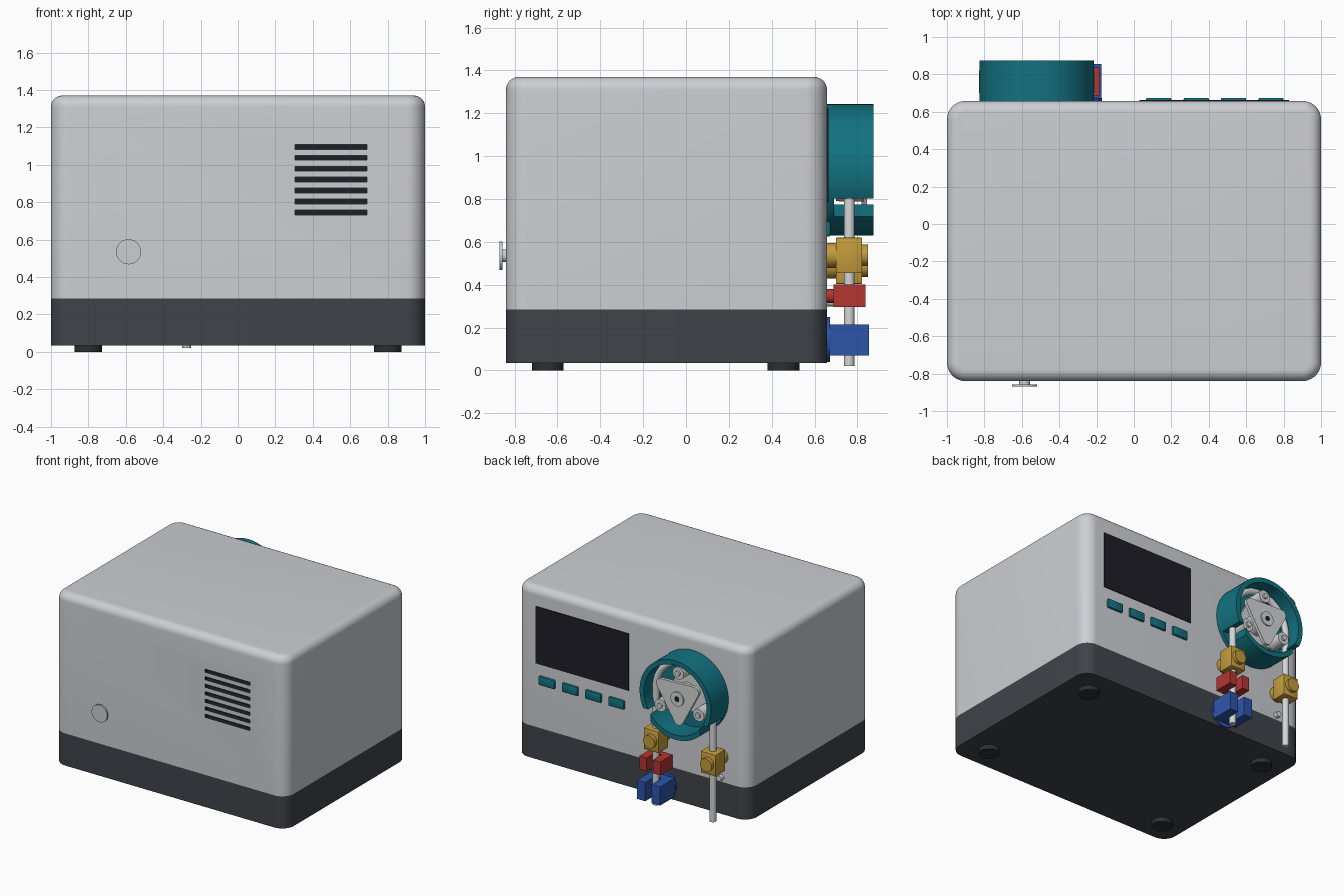
import bpy, bmesh
from math import radians, sin, cos, pi
from mathutils import Matrix, Vector

cube = bpy.data.objects.get("Cube")
if cube:
    bpy.data.objects.remove(cube, do_unlink=True)


def material(name, r, g, b):
    m = bpy.data.materials.new(name)
    m.use_nodes = True
    m.diffuse_color = (r, g, b, 1)
    m.node_tree.nodes["Principled BSDF"].inputs["Base Color"].default_value = (r, g, b, 1)
    return m


GREY = material("shell grey", 0.6, 0.62, 0.65)
CHARCOAL = material("charcoal", 0.05, 0.057, 0.068)
RUBBER = material("foot rubber", 0.026, 0.028, 0.032)
BLACK = material("screen black", 0.013, 0.013, 0.02)
TEAL = material("teal", 0.006, 0.17, 0.22)
SILVER = material("light silver", 0.66, 0.67, 0.68)
GOLD = material("gold", 0.55, 0.33, 0.045)
RED = material("red", 0.46, 0.036, 0.03)
BLUE = material("blue", 0.027, 0.09, 0.4)


def finish(bm, name, mat):
    bmesh.ops.recalc_face_normals(bm, faces=bm.faces)
    me = bpy.data.meshes.new(name)
    bm.to_mesh(me)
    bm.free()
    me.materials.append(mat)
    ob = bpy.data.objects.new(name, me)
    bpy.context.collection.objects.link(ob)
    smooth(ob)
    return ob


def activate(ob):
    bpy.ops.object.select_all(action="DESELECT")
    ob.select_set(True)
    bpy.context.view_layer.objects.active = ob


def smooth(ob):
    activate(ob)
    bpy.ops.object.shade_smooth_by_angle(angle=radians(35))


def add_box(bm, x, y, z):
    """Box from (low, high) ranges on each axis."""
    size = [b - a for a, b in (x, y, z)]
    mid = [(a + b) / 2 for a, b in (x, y, z)]
    mat = Matrix.Translation(mid) @ Matrix.Diagonal((*size, 1))
    return bmesh.ops.create_cube(bm, size=1, matrix=mat)


def box(name, mat, x, y, z, bevel=0.0):
    bm = bmesh.new()
    add_box(bm, x, y, z)
    if bevel:
        bmesh.ops.bevel(bm, geom=bm.edges[:], offset=bevel, segments=2, profile=0.5, affect="EDGES")
    return finish(bm, name, mat)


def rod(name, mat, r, a, b, sides=40):
    """Cylinder from point a to point b."""
    a, b = Vector(a), Vector(b)
    turn = (b - a).to_track_quat("Z", "Y").to_matrix().to_4x4()
    bm = bmesh.new()
    bmesh.ops.create_cone(bm, cap_ends=True, segments=sides, radius1=r, radius2=r,
                          depth=(b - a).length, matrix=Matrix.Translation((a + b) / 2) @ turn)
    return finish(bm, name, mat)


def prism(name, mat, points, push):
    """Polygon of 3D points extruded along a vector."""
    bm = bmesh.new()
    face = bm.faces.new([bm.verts.new(p) for p in points])
    out = bmesh.ops.extrude_face_region(bm, geom=[face])["geom"]
    bmesh.ops.translate(bm, vec=push, verts=[v for v in out if isinstance(v, bmesh.types.BMVert)])
    return finish(bm, name, mat)


def cut(ob, cutter):
    activate(ob)
    mod = ob.modifiers.new("cut", "BOOLEAN")
    mod.operation, mod.solver, mod.object = "DIFFERENCE", "EXACT", cutter
    mod.material_mode = "TRANSFER"
    bpy.ops.object.modifier_apply(modifier=mod.name)
    bpy.data.objects.remove(cutter, do_unlink=True)
    smooth(ob)


FRONT, BACK = -0.84, 0.658


def housing(name, mat, low, high, round_top):
    bm = bmesh.new()
    add_box(bm, (-1, 1), (FRONT, BACK), (low, high))
    upright = [e for e in bm.edges if abs(e.verts[0].co.z - e.verts[1].co.z) > 0.01]
    bmesh.ops.bevel(bm, geom=upright, offset=0.1, segments=10, profile=0.5, affect="EDGES")
    if round_top:
        rim = [e for e in bm.edges if all(v.co.z > high - 0.001 for v in e.verts)]
        bmesh.ops.bevel(bm, geom=rim, offset=0.06, segments=8, profile=0.5, affect="EDGES")
    return finish(bm, name, mat)


# Housing, base and feet
shell = housing("shell", GREY, 0.285, 1.37, True)
housing("base", CHARCOAL, 0.035, 0.285, False)
for sx, side in ((-1, "right"), (1, "left")):
    for y, end in ((-0.645, "front"), (0.455, "back")):
        rod(f"{end}_{side}_foot", RUBBER, 0.074, (0.8 * sx, y, 0), (0.8 * sx, y, 0.04))

# Vent slots sunk in the front
bm = bmesh.new()
for i in range(7):
    z = 0.745 + i * 0.0585
    add_box(bm, (0.305, 0.69), (FRONT - 0.02, FRONT + 0.04), (z - 0.013, z + 0.013))
cut(shell, finish(bm, "vent_cutter", BLACK))

# Front knob
rod("knob_stem", GREY, 0.03, (-0.585, FRONT + 0.01, 0.535), (-0.585, -0.857, 0.535))
rod("knob_disc", GREY, 0.067, (-0.585, -0.857, 0.535), (-0.585, -0.87, 0.535))

# Screen and buttons on the back
box("screen", BLACK, (0.03, 0.83), (BACK - 0.001, BACK + 0.006), (0.782, 1.226))
for i in range(4):
    x = 0.065 + 0.2 * i
    box(f"button_{i + 1}", TEAL, (x, x + 0.135), (BACK - 0.015, 0.675), (0.625, 0.695), 0.008)

# Pump cup with two tube notches
CX, CZ, TUBE_Y, REACH = -0.52, 0.937, 0.762, 0.245
cup = rod("pump_cup", TEAL, 0.307, (CX, BACK - 0.005, CZ), (CX, 0.875, CZ), 80)
cut(cup, rod("bore_cutter", TEAL, 0.27, (CX, 0.69, CZ), (CX, 0.95, CZ), 80))
for s in (-1, 1):
    edges = sorted((CX + s * 0.215, CX + s * 0.35))
    cut(cup, box("notch_cutter", TEAL, edges, (0.69, 0.95), (0.5, 0.803)))

# Tube: up one side, over the rotor, down the other
path = [(CX + REACH, 0.02)]
path += [(CX + REACH * cos(pi * i / 24), CZ + REACH * sin(pi * i / 24)) for i in range(25)]
path += [(CX - REACH, 0.02)]
curve = bpy.data.curves.new("tube", "CURVE")
curve.dimensions = "3D"
curve.bevel_depth, curve.bevel_resolution, curve.use_fill_caps = 0.025, 4, True
line = curve.splines.new("POLY")
line.points.add(len(path) - 1)
for p, (x, z) in zip(line.points, path):
    p.co = (x, TUBE_Y, z, 1)
tube = bpy.data.objects.new("tube", curve)
bpy.context.collection.objects.link(tube)
curve.materials.append(SILVER)
activate(tube)
bpy.ops.object.convert(target="MESH")
smooth(bpy.context.object)


# Rotor: carrier plates, rollers and hub
def polar(r, deg, y):
    return Vector((CX + r * cos(radians(deg)), y, CZ + r * sin(radians(deg))))


def tri_plate(name, reach, r, start, y0, y1):
    """Triangle with rounded corners."""
    points = []
    for k in range(3):
        mid = start + 120 * k
        for j in range(-6, 7):
            a = radians(mid + j * 10)
            points.append(polar(reach, mid, y0) + Vector((r * cos(a), 0, r * sin(a))))
    prism(name, SILVER, points, (0, y1 - y0, 0))


TOP = 88
tri_plate("rotor_back_plate", 0.19, 0.045, TOP, 0.7, 0.72)
tri_plate("rotor_front_plate", 0.165, 0.04, TOP + 60, 0.82, 0.845)
for k in range(3):
    a = TOP + 120 * k
    rod(f"roller_{k + 1}", SILVER, 0.048, polar(0.19, a, 0.715), polar(0.19, a, 0.83))
    rod(f"roller_pin_{k + 1}", SILVER, 0.02, polar(0.19, a, 0.82), polar(0.19, a, 0.845), 20)
rod("rotor_shaft", SILVER, 0.08, polar(0, 0, 0.68), polar(0, 0, 0.83))
rod("rotor_hub", SILVER, 0.055, polar(0, 0, 0.84), polar(0, 0, 0.855))
rod("hub_socket", BLACK, 0.02, polar(0, 0, 0.853), polar(0, 0, 0.857), 20)

# Gold tube sensors
for s, z, side in ((1, 0.537, "left"), (-1, 0.487, "right")):
    x = CX + s * REACH
    box(f"{side}_sensor", GOLD, (x - 0.064, x + 0.064), (0.7, 0.822), (z - 0.083, z + 0.083), 0.004)
    rod(f"{side}_sensor_mount", GOLD, 0.058, (x, BACK - 0.01, z), (x, 0.71, z))
    rod(f"{side}_sensor_cap", GOLD, 0.05, (x, 0.81, z), (x, 0.85, z))


# Slotted clamps around the left tube
def clamp(name, mat, half, y0, y1, z0, z1):
    x, slot, floor = CX + REACH, 0.028, TUBE_Y - 0.03
    right = [(half, y0), (half, y1), (slot, y1), (slot, floor)]
    outline = right + [(-a, b) for a, b in reversed(right)]
    prism(name, mat, [(x + a, b, z0) for a, b in outline], (0, 0, z1 - z0))


LX = CX + REACH
clamp("red_clamp", RED, 0.09, 0.688, 0.837, 0.295, 0.4)
rod("red_clamp_stem", RED, 0.033, (LX, BACK - 0.01, 0.348), (LX, 0.7, 0.348))
clamp("blue_clamp", BLUE, 0.1, 0.67, 0.855, 0.07, 0.215)
rod("blue_clamp_disc", BLUE, 0.105, (LX, BACK - 0.01, 0.145), (LX, 0.673, 0.145))

# Small stud behind the right tube
rod("stud", SILVER, 0.022, (CX - REACH, BACK - 0.01, 0.32), (CX - REACH, 0.69, 0.32), 24)
